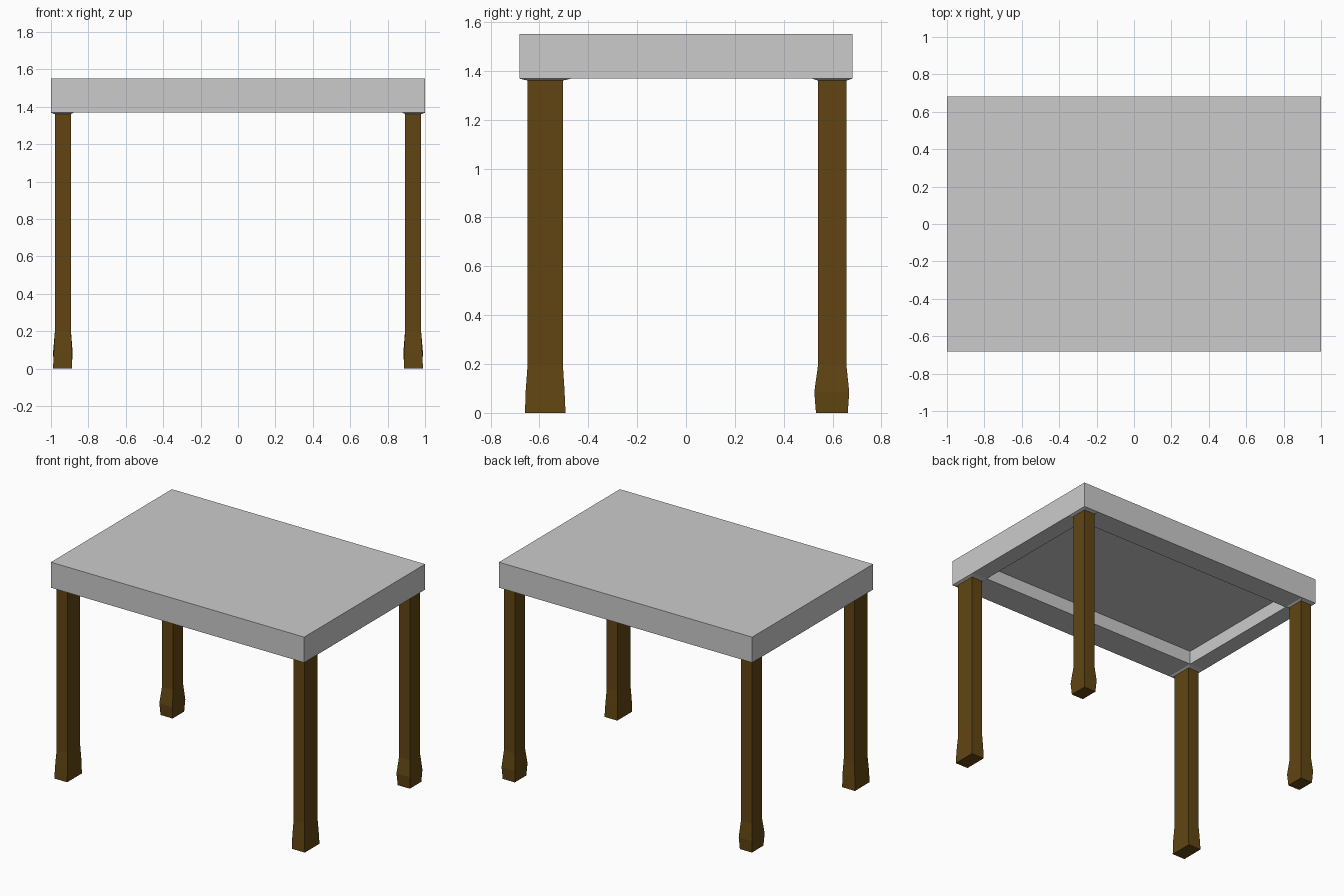
import bpy, bmesh

if "Cube" in bpy.data.objects:
    bpy.data.objects.remove(bpy.data.objects["Cube"])

TOP, UNDER, LEG_TOP = 1.55, 1.368, 1.36
POCKET_Z = 1.465
INNER_X, FRONT_IN, BACK_IN = 0.88, -0.47, 0.515

brown = bpy.data.materials.new("dark_brown_wood")
brown.diffuse_color = (0.12, 0.06, 0.006, 1)
brown.use_nodes = True
brown.node_tree.nodes["Principled BSDF"].inputs["Base Color"].default_value = brown.diffuse_color


def finish(name, bm, mat=None):
    bmesh.ops.recalc_face_normals(bm, faces=bm.faces)
    me = bpy.data.meshes.new(name)
    bm.to_mesh(me)
    bm.free()
    ob = bpy.data.objects.new(name, me)
    bpy.context.collection.objects.link(ob)
    if mat:
        me.materials.append(mat)
    return ob


def loft(name, sections, mat=None, caps=True, mirror=True):
    """Skin rectangular sections (x0, x1, y0, y1, z), mirrored across x = 0."""
    bm = bmesh.new()
    for side in ((1, -1) if mirror else (1,)):
        rings = [[bm.verts.new((side * x, y, z))
                  for x, y in ((x0, y0), (x1, y0), (x1, y1), (x0, y1))]
                 for x0, x1, y0, y1, z in sections]
        for a, b in zip(rings, rings[1:]):
            for i in range(4):
                j = (i + 1) % 4
                bm.faces.new((a[i], a[j], b[j], b[i]))
        if caps:
            bm.faces.new(rings[0])
            bm.faces.new(rings[-1])
    return finish(name, bm, mat)


# Table top with hollow underside: outer wall, flat rim, pocket wall, pocket ceiling
outer = (-1, 1, -0.682, 0.682)
inner = (-INNER_X, INNER_X, FRONT_IN, BACK_IN)
loft("table_top", [(*outer, TOP), (*outer, UNDER), (*inner, UNDER), (*inner, POCKET_Z)],
     mirror=False)

# Shallow flares joining the rim corners to the legs
front_rect = (0.893, 0.979, -0.648, -0.504)
back_rect = (0.893, 0.979, 0.541, 0.656)
loft("front_leg_collars", [(INNER_X, 1, -0.682, FRONT_IN, UNDER), (*front_rect, LEG_TOP)],
     caps=False)
loft("back_leg_collars", [(INNER_X, 1, BACK_IN, 0.682, UNDER), (*back_rect, LEG_TOP)],
     caps=False)

# Front legs: thicker, with feet that widen right down to the floor
loft("front_legs", [(*front_rect, LEG_TOP), (*front_rect, 0.2),
                    (0.888, 0.985, -0.656, -0.497, 0.09),
                    (0.888, 0.989, -0.659, -0.493, 0)], brown)

# Back legs: slimmer, with feet that bulge and taper in again
loft("back_legs", [(*back_rect, LEG_TOP), (*back_rect, 0.2),
                   (0.884, 0.989, 0.525, 0.668, 0.085),
                   (0.889, 0.984, 0.532, 0.662, 0)], brown)
